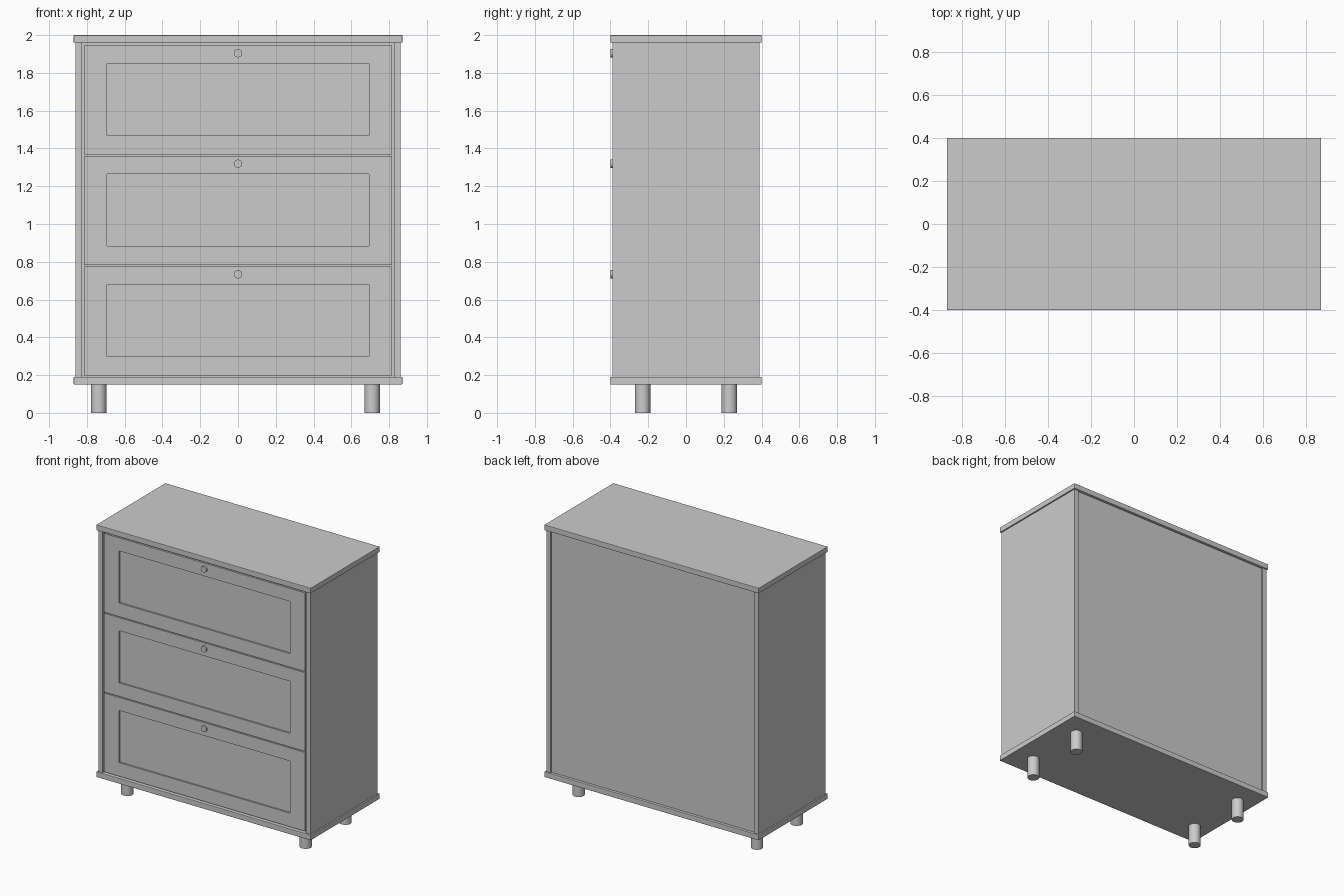
import bpy, bmesh, math
from mathutils import Matrix

if "Cube" in bpy.data.objects:
    bpy.data.objects.remove(bpy.data.objects["Cube"])


def finish(name, bm, bevel=0.0):
    me = bpy.data.meshes.new(name)
    bm.to_mesh(me)
    bm.free()
    ob = bpy.data.objects.new(name, me)
    bpy.context.collection.objects.link(ob)
    if bevel:
        mod = ob.modifiers.new("soft_edges", 'BEVEL')
        mod.width, mod.segments = bevel, 2
    return ob


def box_mesh(x0, x1, y0, y1, z0, z1):
    bm = bmesh.new()
    m = Matrix.Translation(((x0 + x1) / 2, (y0 + y1) / 2, (z0 + z1) / 2)) \
        @ Matrix.Diagonal((x1 - x0, y1 - y0, z1 - z0, 1))
    bmesh.ops.create_cube(bm, size=1, matrix=m)
    return bm


def cylinder(name, r, depth, matrix):
    bm = bmesh.new()
    bmesh.ops.create_cone(bm, cap_ends=True, segments=32, radius1=r, radius2=r,
                          depth=depth, matrix=matrix)
    for f in bm.faces:
        f.smooth = len(f.verts) == 4
    for e in bm.edges:
        e.smooth = all(len(f.verts) == 4 for f in e.link_faces)
    return finish(name, bm)


# Top and bottom slabs
finish("top_slab", box_mesh(-0.87, 0.87, -0.4, 0.4, 1.96, 2.0), 0.003)
finish("bottom_slab", box_mesh(-0.87, 0.87, -0.4, 0.4, 0.15, 0.19), 0.003)

# Side panels and slightly recessed back panel
finish("left_side", box_mesh(-0.86, -0.825, -0.39, 0.39, 0.19, 1.96))
finish("right_side", box_mesh(0.825, 0.86, -0.39, 0.39, 0.19, 1.96))
finish("back_panel", box_mesh(-0.825, 0.825, 0.365, 0.38, 0.19, 1.96))

# Drawer fronts with a sunken centre field and a round knob
FACE_Y = -0.387
for i, label in enumerate(("bottom", "middle", "top")):
    z0 = 0.198 + i * 0.585
    z1 = z0 + 0.578
    bm = box_mesh(-0.816, 0.814, FACE_Y, FACE_Y + 0.035, z0, z1)
    front = min(bm.faces, key=lambda f: f.calc_center_median().y)
    bmesh.ops.inset_individual(bm, faces=[front], thickness=0.1)
    for v in front.verts:
        v.co.x = math.copysign(0.693, v.co.x)
        v.co.z = z0 + (0.1 if v.co.z < z0 + 0.29 else 0.482)
    # step the field straight back
    ext = bmesh.ops.extrude_discrete_faces(bm, faces=[front])["faces"][0]
    for v in ext.verts:
        v.co.y += 0.012
    bmesh.ops.recalc_face_normals(bm, faces=bm.faces)
    finish(label + "_drawer_front", bm)
    knob = Matrix.Translation((0, -0.39, z0 + 0.536)) @ Matrix.Rotation(math.pi / 2, 4, 'X')
    cylinder(label + "_drawer_knob", 0.022, 0.02, knob)

# Round legs
for xn, x in (("left", -0.737), ("right", 0.71)):
    for yn, y in (("front", -0.23), ("back", 0.23)):
        cylinder(f"{yn}_{xn}_leg", 0.041, 0.15, Matrix.Translation((x, y, 0.075)))
